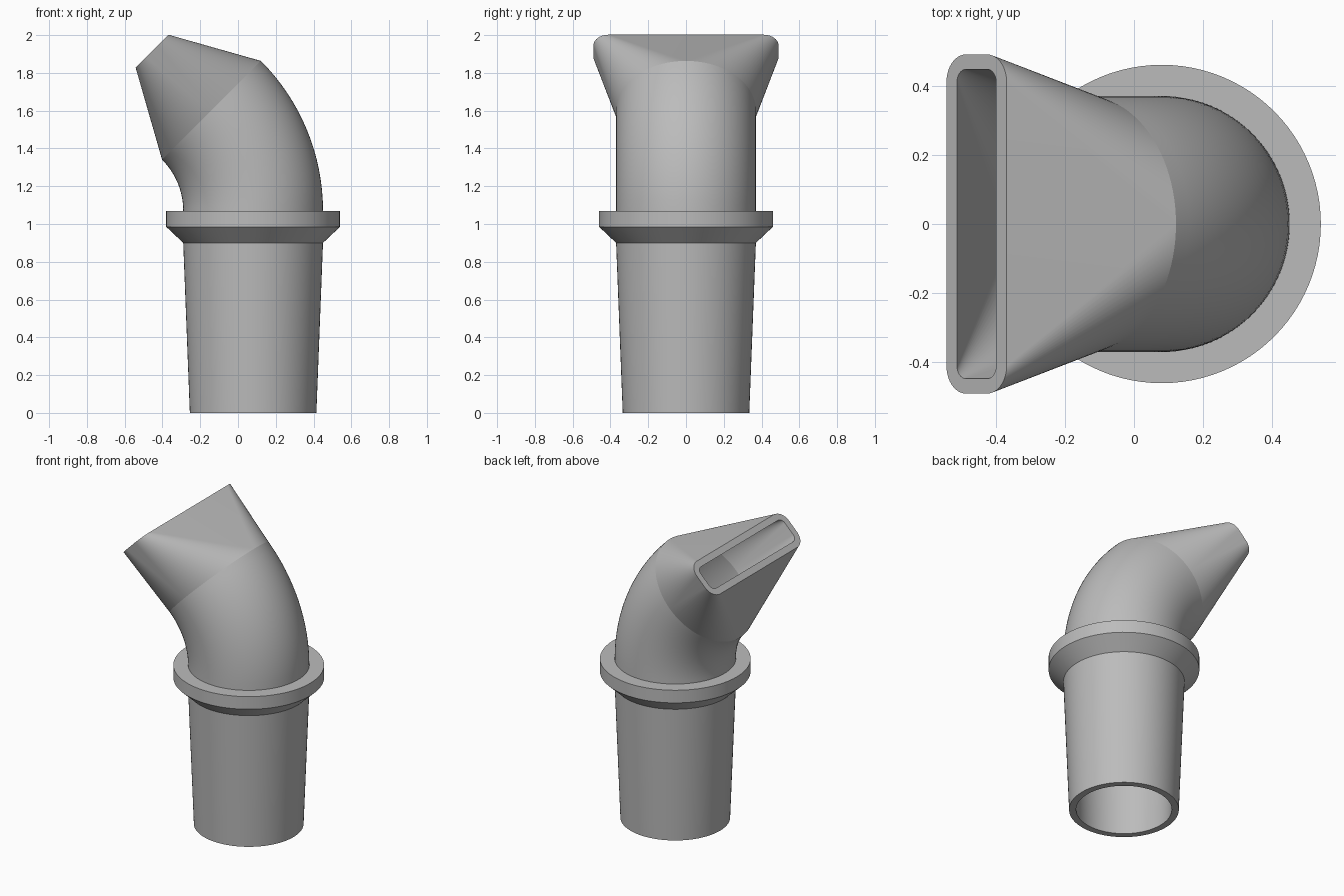
import bpy, bmesh, math
from mathutils import Vector

if "Cube" in bpy.data.objects:
    bpy.data.objects.remove(bpy.data.objects["Cube"])

grey = bpy.data.materials.new("plain grey")
grey.use_nodes = True
colour = (0.5, 0.5, 0.5, 1)
grey.diffuse_color = colour
grey.node_tree.nodes["Principled BSDF"].inputs["Base Color"].default_value = colour

STEPS = 24                      # segments per quarter turn
AXIS_X, RADIUS, WALL = 0.08, 0.37, 0.043
COLLAR_TOP = 1.07
BEND = math.radians(45)
BEND_RADIUS = 0.752


def section(centre, tilt, half_u, half_y, corner):
    """Rounded rectangle ring (a circle when all three sizes match)."""
    u = Vector((math.cos(tilt), 0, math.sin(tilt)))
    points = []
    for quarter in range(4):
        su = 1 if quarter in (0, 3) else -1
        sy = 1 if quarter in (0, 1) else -1
        for i in range(STEPS + 1):
            a = (quarter + i / STEPS) * math.pi / 2
            across = su * (half_u - corner) + corner * math.cos(a)
            along = sy * (half_y - corner) + corner * math.sin(a)
            points.append(centre + u * across + Vector((0, along, 0)))
    return points


def circle(z, r):
    return section(Vector((AXIS_X, 0, z)), 0, r, r, r)


def bend_circle(t, r):
    pivot = Vector((AXIS_X - BEND_RADIUS, 0, COLLAR_TOP))
    arm = Vector((math.cos(t), 0, math.sin(t))) * BEND_RADIUS
    return section(pivot + arm, t, r, r, r)


def loft(name, *chains):
    """Skin each chain of rings into one object."""
    bm = bmesh.new()
    for rings in chains:
        rows = [[bm.verts.new(p) for p in ring] for ring in rings]
        for low, high in zip(rows, rows[1:]):
            for i in range(len(low)):
                j = (i + 1) % len(low)
                bm.faces.new((low[i], low[j], high[j], high[i]))
    bmesh.ops.remove_doubles(bm, verts=bm.verts, dist=1e-5)
    mesh = bpy.data.meshes.new(name)
    bm.to_mesh(mesh)
    bm.free()
    mesh.materials.append(grey)
    obj = bpy.data.objects.new(name, mesh)
    bpy.context.collection.objects.link(obj)
    bpy.ops.object.select_all(action="DESELECT")
    obj.select_set(True)
    bpy.context.view_layer.objects.active = obj
    bpy.ops.object.shade_smooth_by_angle(angle=math.radians(15))
    return obj


# Tapered hollow tube
loft("tapered_tube", [circle(COLLAR_TOP, RADIUS - WALL), circle(0, 0.335 - WALL),
                      circle(0, 0.335), circle(0.9, RADIUS)])

# Collar with a chamfered underside
loft("collar", [circle(0.9, RADIUS), circle(0.985, 0.46),
                circle(COLLAR_TOP, 0.46), circle(COLLAR_TOP, RADIUS)])

# Hollow elbow
angles = [BEND * i / 16 for i in range(17)]
loft("elbow", [bend_circle(t, RADIUS) for t in angles],
     [bend_circle(t, RADIUS - WALL) for t in reversed(angles)])

# Flared nozzle running from the round elbow to a flat slot
mouth = Vector((-0.455, 0, 1.915))
loft("nozzle", [bend_circle(BEND, RADIUS),
                section(mouth, BEND, 0.123, 0.49, 0.08),
                section(mouth, BEND, 0.123 - WALL, 0.49 - WALL, 0.08 - WALL),
                bend_circle(BEND, RADIUS - WALL)])
